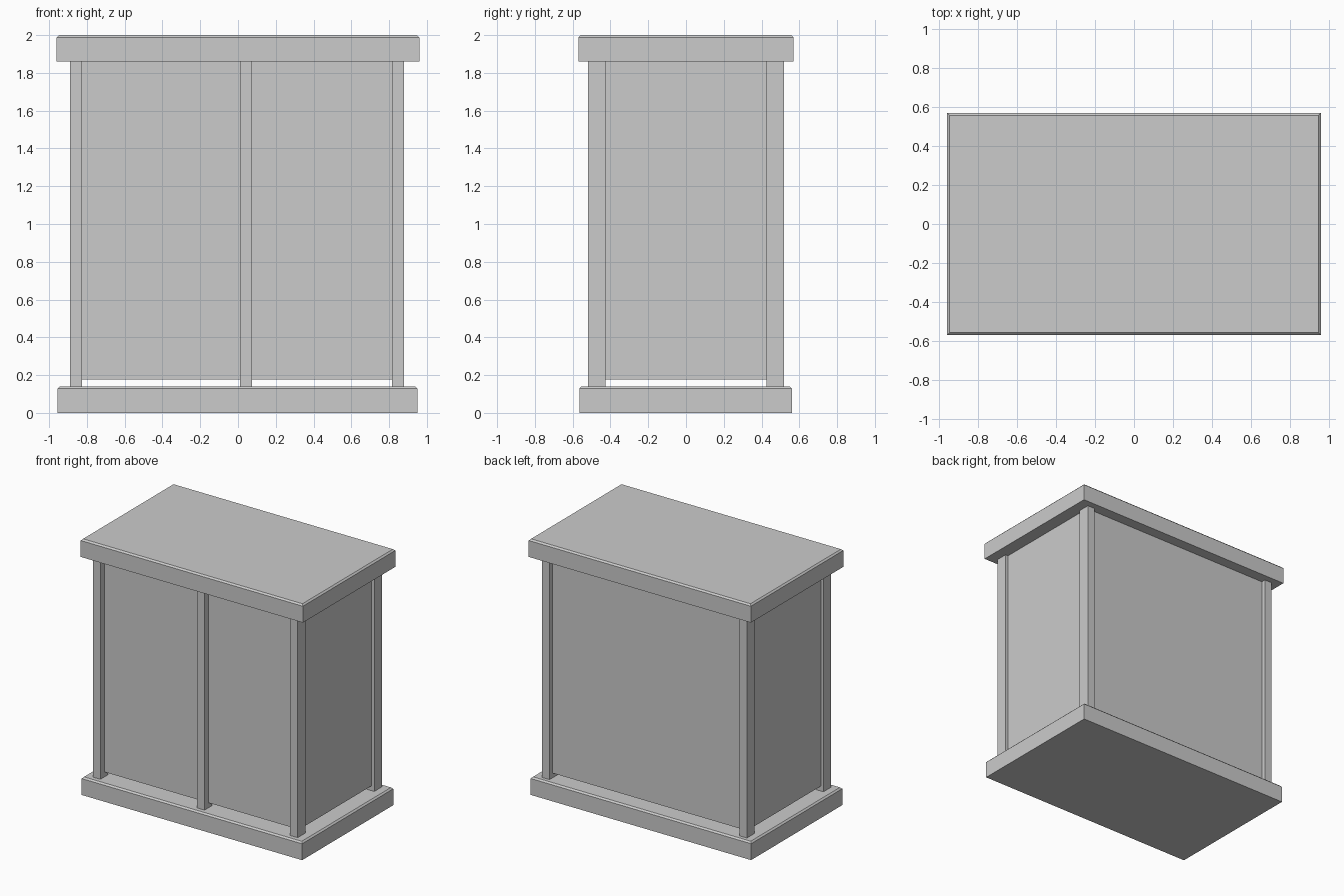
import bpy
import bmesh

cube = bpy.data.objects.get("Cube")
if cube:
    bpy.data.objects.remove(cube, do_unlink=True)

# Single flat grey for the whole cabinet
grey = bpy.data.materials.new("light_grey")
grey.use_nodes = True
grey.diffuse_color = (0.6, 0.6, 0.6, 1)
grey.node_tree.nodes["Principled BSDF"].inputs["Base Color"].default_value = (0.6, 0.6, 0.6, 1)


def box(name, xs, ys, zs, chamfer=0):
    """Box between two limits on each axis, optionally with chamfered top edges."""
    bm = bmesh.new()
    bmesh.ops.create_cube(bm, size=1)
    for v in bm.verts:
        v.co = [lim[0] if c < 0 else lim[1] for c, lim in zip(v.co, (xs, ys, zs))]
    if chamfer:
        top = [e for e in bm.edges if all(v.co.z == max(w.co.z for w in bm.verts) for v in e.verts)]
        bmesh.ops.bevel(bm, geom=top, offset=chamfer, segments=1, affect='EDGES')
    mesh = bpy.data.meshes.new(name)
    bm.to_mesh(mesh)
    bm.free()
    mesh.materials.append(grey)
    obj = bpy.data.objects.new(name, mesh)
    bpy.context.collection.objects.link(obj)
    return obj


BASE_TOP, CAP_BOTTOM = 0.14, 1.86
POST_Z = (BASE_TOP, CAP_BOTTOM)
PANEL_Z = (0.178, CAP_BOTTOM)

# Plinth and top slab
box("base_slab", (-0.955, 0.95), (-0.565, 0.56), (0, BASE_TOP), 0.012)
box("top_slab", (-0.96, 0.96), (-0.57, 0.57), (CAP_BOTTOM, 2.0), 0.012)

# Posts: four corners and one front divider
left_x, mid_x, right_x = (-0.89, -0.825), (0.01, 0.075), (0.815, 0.88)
front_y, back_y = (-0.52, -0.425), (0.425, 0.52)
for side, xs in (("right", left_x), ("left", right_x)):
    for end, ys in (("front", front_y), ("back", back_y)):
        box(f"{end}_{side}_post", xs, ys, POST_Z)
box("front_middle_post", mid_x, front_y, POST_Z)

# Recessed panels, hung clear of the base
box("front_right_panel", (left_x[1], mid_x[0]), (-0.47, -0.44), PANEL_Z)
box("front_left_panel", (mid_x[1], right_x[0]), (-0.47, -0.44), PANEL_Z)
box("back_panel", (left_x[1], right_x[0]), (0.455, 0.485), PANEL_Z)
box("right_panel", (-0.867, -0.837), (front_y[1], back_y[0]), PANEL_Z)
box("left_panel", (0.827, 0.857), (front_y[1], back_y[0]), PANEL_Z)
